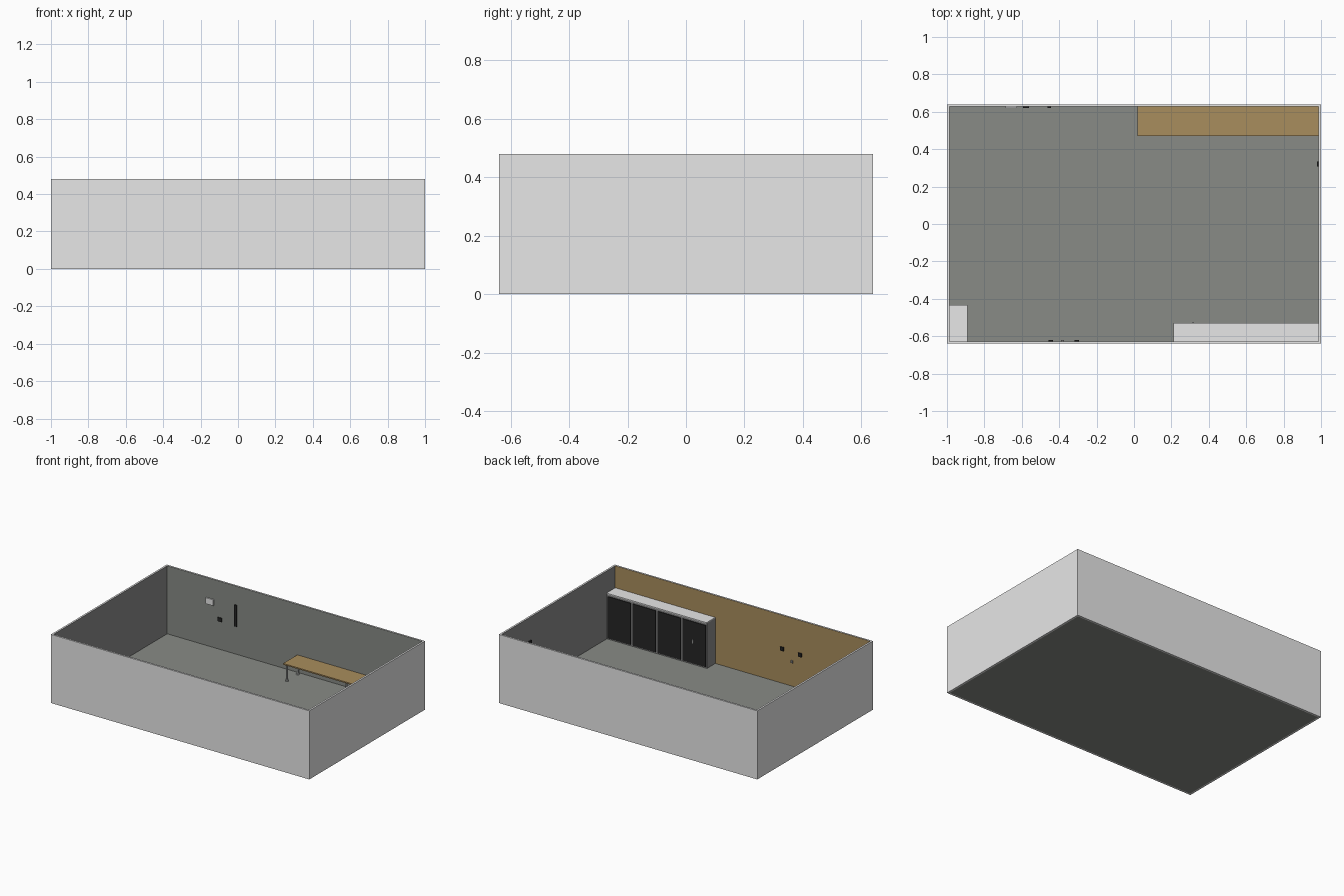
import bpy, bmesh
from mathutils import Vector

if "Cube" in bpy.data.objects:
    bpy.data.objects.remove(bpy.data.objects["Cube"])


def lin(c):
    c /= 255
    return c / 12.92 if c <= 0.04045 else ((c + 0.055) / 1.055) ** 2.4


def mat(name, r, g, b):
    m = bpy.data.materials.new(name)
    m.diffuse_color = (lin(r), lin(g), lin(b), 1)
    m.use_nodes = True
    m.node_tree.nodes["Principled BSDF"].inputs["Base Color"].default_value = m.diffuse_color
    return m


WHITE = mat("white_paint", 231, 231, 231)
GRAY = mat("mid_gray", 139, 139, 139)
FLOOR = mat("green_gray", 136, 139, 134)
WOOD = mat("tan_wood", 169, 141, 93)
BLACK = mat("soft_black", 38, 38, 38)
METAL = mat("pale_metal", 185, 187, 185)


def box(name, lo, hi, base, side=None, side_mat=None):
    """Box from corner to corner; faces pointing along `side` get side_mat."""
    bm = bmesh.new()
    bmesh.ops.create_cube(bm, size=1)
    for v in bm.verts:
        v.co = Vector([lo[i] if v.co[i] < 0 else hi[i] for i in range(3)])
    bm.normal_update()
    me = bpy.data.meshes.new(name)
    me.materials.append(base)
    if side:
        me.materials.append(side_mat)
        for f in bm.faces:
            if f.normal.dot(Vector(side)) > 0.9:
                f.material_index = 1
    bm.to_mesh(me)
    bm.free()
    ob = bpy.data.objects.new(name, me)
    bpy.context.collection.objects.link(ob)
    return ob


def cylinder(name, x, y, z0, z1, r, m):
    bpy.ops.mesh.primitive_cylinder_add(vertices=16, radius=r, depth=z1 - z0,
                                        location=(x, y, (z0 + z1) / 2))
    ob = bpy.context.object
    ob.name = name
    ob.data.materials.append(m)
    bpy.ops.object.shade_smooth_by_angle()


X, Y, H, T = 1.0, 0.64, 0.48, 0.013
XI, YI, F = X - T, Y - T, 0.004

# room shell: white outside, each wall with its own inner colour
box("floor", (-XI, -YI, 0), (XI, YI, F), FLOOR)
box("left_wall", (-X, -Y, 0), (-XI, Y, H), WHITE, (1, 0, 0), GRAY)
box("right_wall", (XI, -Y, 0), (X, Y, H), WHITE, (-1, 0, 0), GRAY)
box("back_wall", (-XI, YI, 0), (XI, Y, H), WHITE, (0, -1, 0), FLOOR)
box("front_wall", (-XI, -Y, 0), (XI, -YI, H), WHITE, (0, 1, 0), WOOD)

# row of four cupboards along the front wall
CH, CY = 0.32, -0.53
x0, x1 = 0.212, XI
w = (x1 - x0) / 4
box("cupboard_body", (x0, -YI, F), (x1, CY - 0.005, CH), GRAY, (0, 0, 1), WHITE)
for i in range(4):
    a = x0 + i * w
    box(f"cupboard_door_{i+1}", (a + 0.009, CY - 0.006, 0.012),
        (a + w - 0.009, CY, CH - 0.016), BLACK)
box("cupboard_handle", (0.312, CY, 0.155), (0.322, CY + 0.005, 0.178), METAL)

# single cupboard in the front left corner, door towards +x
sx, sy = -0.89, -0.432
box("corner_cupboard_body", (-XI, -YI, F), (sx - 0.005, sy, CH), GRAY, (0, 0, 1), WHITE)
box("corner_cupboard_door", (sx - 0.006, -YI + 0.009, 0.012),
    (sx, sy - 0.009, CH - 0.016), BLACK)

# white lids on both cupboards
box("cupboard_top", (x0, -YI, CH), (x1, CY, CH + 0.006), WHITE)
box("corner_cupboard_top", (-XI, -YI, CH), (sx, sy, CH + 0.006), WHITE)

# long bench against the back wall
TZ = 0.126
box("bench_top", (0.02, 0.47, TZ - 0.009), (XI, YI, TZ), WOOD)
for i, x in enumerate((0.04, 0.5, 0.965)):
    for j, y in enumerate((0.485, 0.605)):
        cylinder(f"bench_leg_{i}_{j}", x, y, F, TZ - 0.009, 0.006, METAL)
        cylinder(f"bench_foot_{i}_{j}", x, y, F, F + 0.008, 0.011, METAL)

# fittings: name, centre along wall, centre height, width, height, material
for n, x, z, pw, ph, m in (("back_panel", -0.656, 0.32, 0.06, 0.042, WHITE),
                           ("back_socket", -0.578, 0.214, 0.032, 0.026, BLACK),
                           ("back_strip", -0.454, 0.275, 0.018, 0.15, BLACK)):
    box(n, (x - pw / 2, YI - 0.008, z - ph / 2), (x + pw / 2, YI, z + ph / 2), m)
for n, x, z, s, m in (("front_socket_left", -0.445, 0.24, 0.026, BLACK),
                      ("front_socket_right", -0.306, 0.246, 0.026, BLACK),
                      ("front_switch", -0.383, 0.176, 0.016, GRAY)):
    box(n, (x - s / 2, -YI, z - s / 2), (x + s / 2, -YI + 0.008, z + s / 2), m)
box("right_socket", (XI - 0.008, 0.307, 0.285), (XI, 0.333, 0.318), BLACK)
